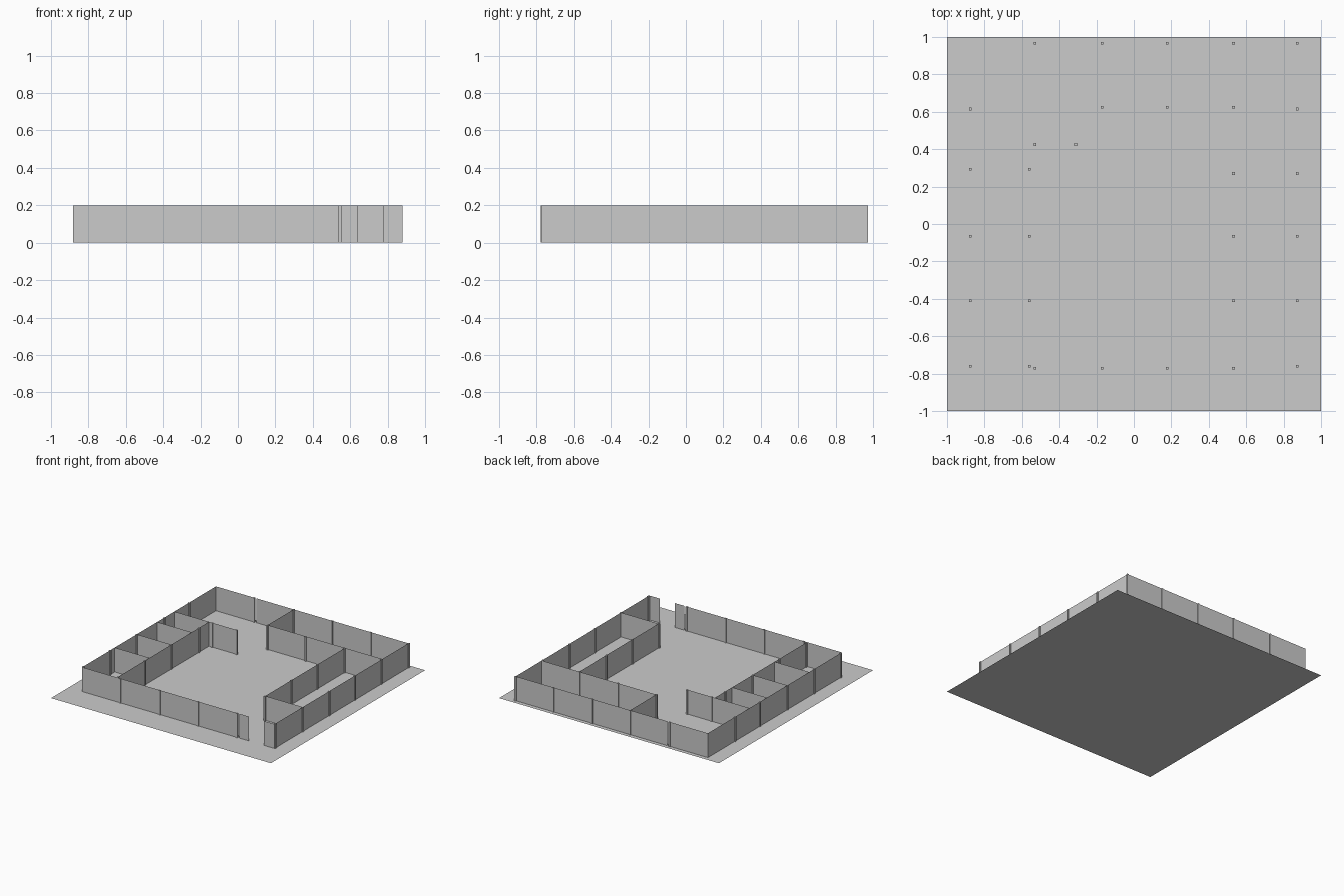
import bpy
import bmesh

cube = bpy.data.objects.get("Cube")
if cube:
    bpy.data.objects.remove(cube)

grey = bpy.data.materials.new("light_grey")
grey.use_nodes = True
colour = (0.6, 0.6, 0.6, 1)
grey.diffuse_color = colour
grey.node_tree.nodes["Principled BSDF"].inputs["Base Color"].default_value = colour

H = 0.2      # wall height
POST = 0.014  # post width


def finish(bm, name):
    mesh = bpy.data.meshes.new(name)
    bm.to_mesh(mesh)
    bm.free()
    mesh.materials.append(grey)
    obj = bpy.data.objects.new(name, mesh)
    bpy.context.collection.objects.link(obj)
    return obj


def sheet(name, corners):
    bm = bmesh.new()
    bm.faces.new([bm.verts.new(c) for c in corners])
    return finish(bm, name)


def wall(name, x1, y1, x2, y2):
    sheet(name, [(x1, y1, 0), (x2, y2, 0), (x2, y2, H), (x1, y1, H)])


def post(name, x, y):
    bm = bmesh.new()
    bmesh.ops.create_cube(bm, size=1)
    bmesh.ops.scale(bm, vec=(POST, POST, H), verts=bm.verts)
    bmesh.ops.translate(bm, vec=(x, y, H / 2), verts=bm.verts)
    finish(bm, name)


# Ground sheet
sheet("floor", [(-1, -1, 0), (1, -1, 0), (1, 1, 0), (-1, 1, 0)])

# Shared wall lines
L, R, F, B = -0.876, 0.873, -0.772, 0.966
STALL, ROOM = -0.56, 0.532

# Outer walls, with the doorway in the front
wall("left_post_gap_back_wall", L, B, -0.53, B)
wall("back_wall", -0.51, B, R, B)
wall("right_side_wall", L, F, L, B)
wall("left_side_wall", R, F, R, B)
wall("front_wall", L, F, ROOM, F)
wall("door_side_panel", 0.552, F, 0.642, F)
wall("front_corner_panel", 0.777, F, R, F)

# Row of small rooms
wall("stall_front_wall", STALL, F, STALL, 0.425)
wall("stall_end_wall", L, 0.425, -0.31, 0.425)
for i, y in enumerate((0.2, -0.065, -0.35)):
    wall(f"stall_divider_{i + 1}", L, y, STALL, y)

# Back room and long side room
wall("back_room_end_wall", -0.17, 0.628, -0.17, B)
wall("back_room_front_wall", -0.17, 0.628, R, 0.628)
wall("side_room_wall", ROOM, -0.405, ROOM, 0.628)
wall("side_room_end_wall", ROOM, -0.405, R, -0.405)

# Square posts along the wall lines
cols = (-0.53, -0.17, 0.178, ROOM)
rows = (0.615, 0.27, -0.065, -0.41, -0.76)
spots = [(x, y) for x in cols for y in (F, B)]
spots += [(R, B), (-0.53, 0.425), (-0.31, 0.425)]
spots += [(x, 0.625) for x in cols[1:]]
spots += [(R, y) for y in rows]
spots += [(ROOM, y) for y in rows[1:4]]
spots += [(L, 0.293 if y == 0.27 else y) for y in rows]
spots += [(STALL, 0.293 if y == 0.27 else y) for y in rows[1:]]
for i, (x, y) in enumerate(spots):
    post(f"post_{i + 1}", x, y)
